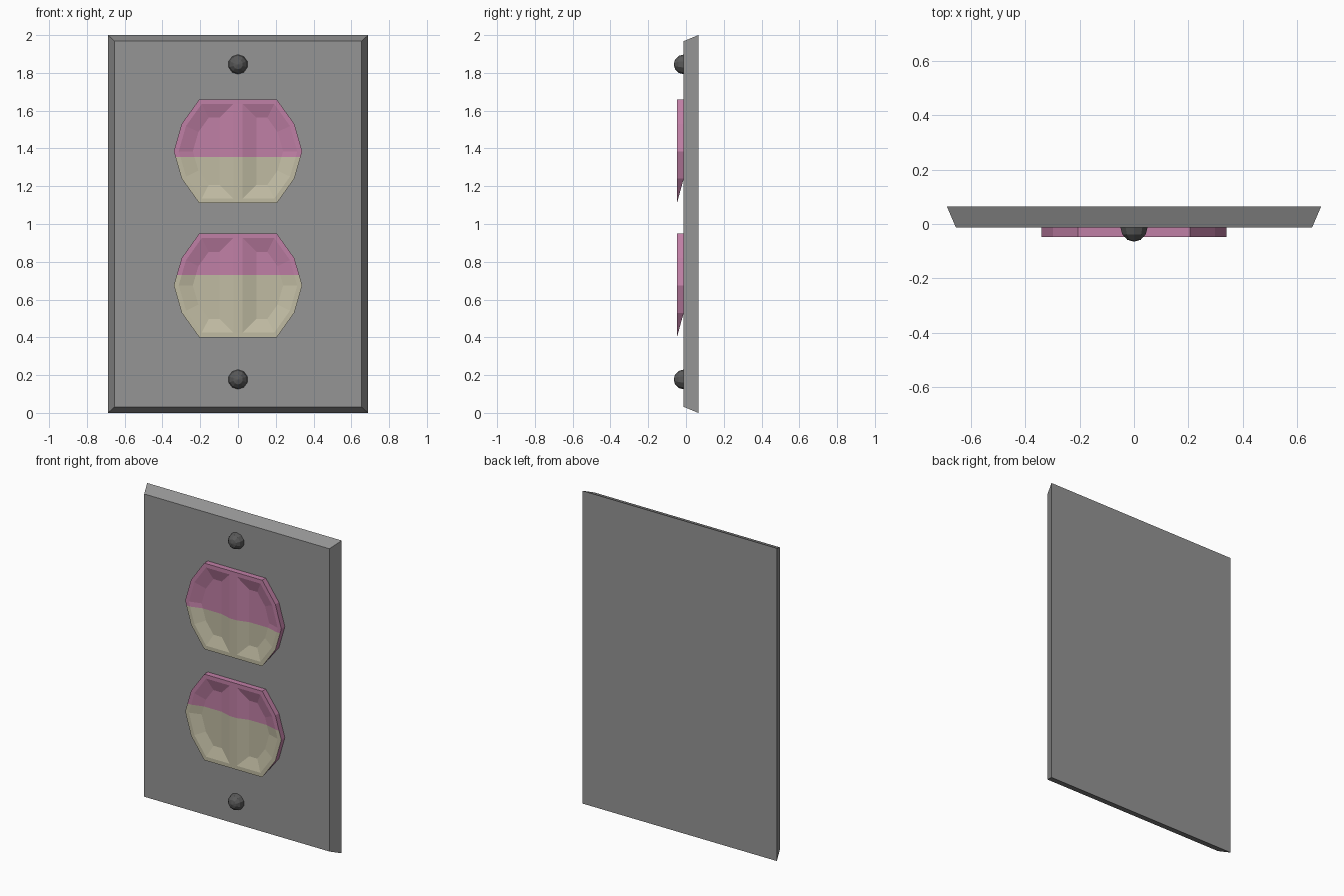
import bpy, bmesh, math
from mathutils import Vector, Matrix

if "Cube" in bpy.data.objects:
    bpy.data.objects.remove(bpy.data.objects["Cube"])


def material(name, rgb):
    m = bpy.data.materials.new(name)
    m.diffuse_color = (*rgb, 1)
    m.use_nodes = True
    m.node_tree.nodes["Principled BSDF"].inputs["Base Color"].default_value = m.diffuse_color
    return m


GREY = material("plate_grey", (0.30, 0.30, 0.30))
DARK = material("screw_dark_grey", (0.10, 0.10, 0.10))
PINK = material("socket_pink", (0.53, 0.215, 0.38))
CREAM = material("socket_cream", (0.53, 0.50, 0.365))

BACK, FRONT, FACE = 0.065, -0.012, -0.048


def finish(bm, name, mats, location=(0, 0, 0)):
    mesh = bpy.data.meshes.new(name)
    bm.to_mesh(mesh)
    bm.free()
    for m in mats:
        mesh.materials.append(m)
    ob = bpy.data.objects.new(name, mesh)
    ob.location = location
    bpy.context.collection.objects.link(ob)
    return ob


# Wall plate: a box whose front narrows to a chamfered face
def wall_plate():
    bm = bmesh.new()
    bmesh.ops.create_cube(bm, size=2)
    for v in bm.verts:
        front = v.co.y < 0
        half_x, half_z = (0.655, 0.968) if front else (0.688, 1.0)
        v.co = Vector((math.copysign(half_x, v.co.x),
                       FRONT if front else BACK,
                       1 + math.copysign(half_z, v.co.z)))
    finish(bm, "wall_plate", [GREY])


# Screw head: faceted half ball with its pole facing forward
def screw(name, z):
    bm = bmesh.new()
    bmesh.ops.create_uvsphere(bm, u_segments=10, v_segments=6, radius=0.052,
                              matrix=Matrix.Rotation(math.pi / 2, 4, 'X'))
    bmesh.ops.bisect_plane(bm, geom=bm.verts[:] + bm.edges[:] + bm.faces[:],
                           plane_co=(0, 0.005, 0), plane_no=(0, 1, 0),
                           clear_outer=True)
    finish(bm, name, [DARK], (0, FRONT - 0.001, z))


# Half outline of a socket, counter-clockwise as seen from the front
HALF = [(0, -0.275), (0.205, -0.275), (0.298, -0.145), (0.34, 0),
        (0.298, 0.145), (0.205, 0.275), (0, 0.275)]


# Socket: two mirrored halves, each with a sunken pocket, in two colours
def socket(name, z, split):
    bm = bmesh.new()
    for side in (1, -1):
        def face(verts):
            return bm.faces.new(verts if side > 0 else verts[::-1])
        rim = [bm.verts.new((side * x, FACE, h)) for x, h in HALF]
        foot = [bm.verts.new((side * x, FRONT, h)) for x, h in HALF[2:]]
        # Outer wall: full along sides and top, tapering off at the lower corner
        for i in range(2, 6):
            face([rim[i + 1], rim[i], foot[i - 2], foot[i - 1]])
        face([rim[2], rim[1], foot[0]])
        # Flat border, then the sloped pocket
        cap = face(rim)
        bm.normal_update()
        for width, depth in ((0.025, 0), (0.072, -0.022)):
            bmesh.ops.inset_individual(bm, faces=[cap], thickness=width,
                                       depth=depth, use_even_offset=True)
    bmesh.ops.remove_doubles(bm, verts=bm.verts[:], dist=0.0005)
    cut = split - z
    bmesh.ops.bisect_plane(bm, geom=bm.verts[:] + bm.edges[:] + bm.faces[:],
                           plane_co=(0, 0, cut), plane_no=(0, 0, 1))
    bm.normal_update()
    # Front faces below the split are cream, the rest is pink
    for f in bm.faces:
        low = f.calc_center_median().z < cut
        f.material_index = 1 if low and f.normal.y < -0.5 else 0
    finish(bm, name, [PINK, CREAM], (0, 0, z))


wall_plate()
screw("upper_screw", 1.845)
screw("lower_screw", 0.177)
socket("upper_socket", 1.385, 1.355)
socket("lower_socket", 0.675, 0.73)
